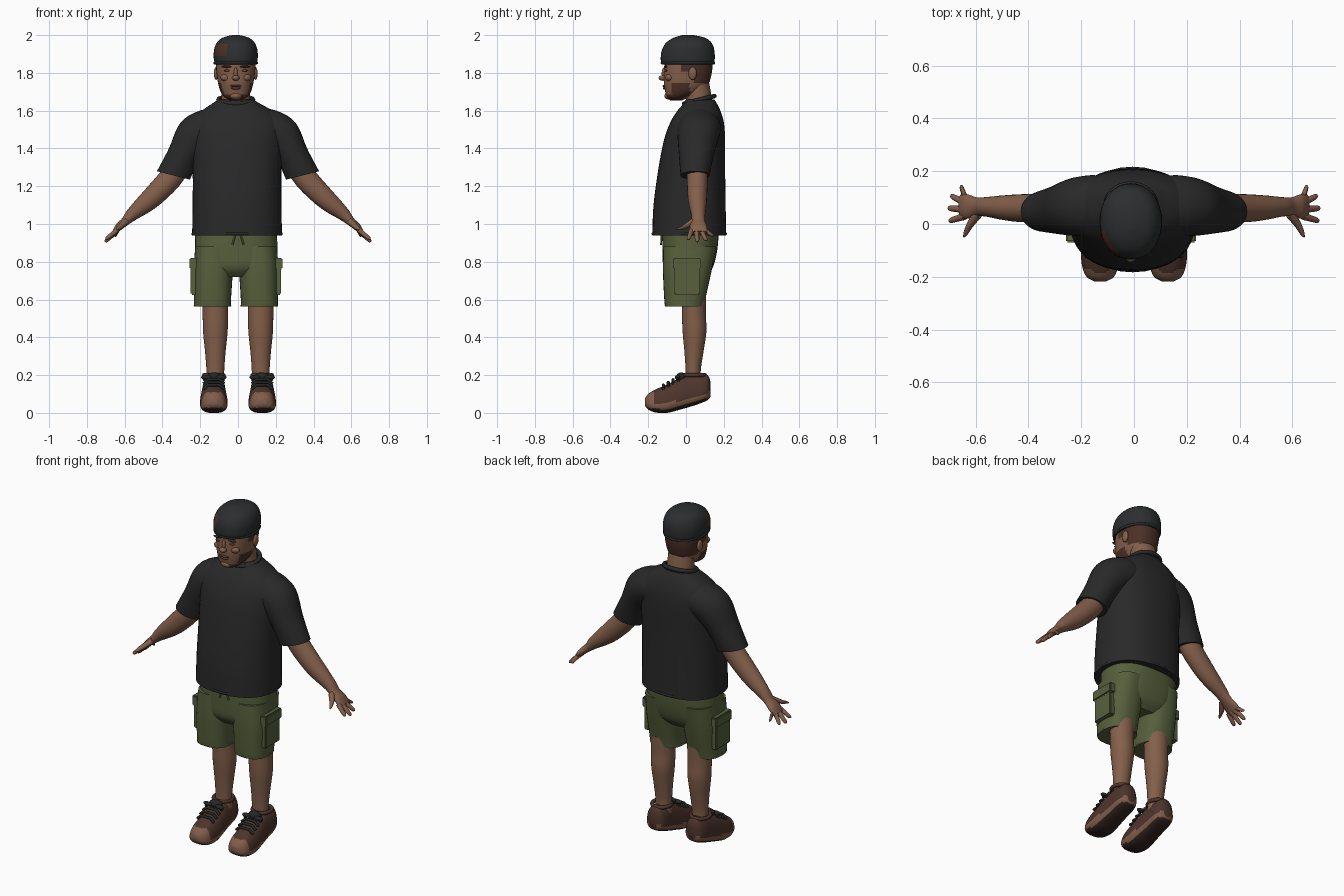
import bpy, bmesh, math
from mathutils import Vector

cube = bpy.data.objects.get("Cube")
if cube:
    bpy.data.objects.remove(cube, do_unlink=True)


def material(name, r, g, b):
    m = bpy.data.materials.new(name)
    m.use_nodes = True
    m.diffuse_color = (r, g, b, 1)
    node = m.node_tree.nodes["Principled BSDF"]
    node.inputs["Base Color"].default_value = (r, g, b, 1)
    node.inputs["Roughness"].default_value = 0.8
    return m


SKIN = material("skin", .23, .115, .07)
DARK_SKIN = material("lips_and_lids", .12, .05, .032)
HAIR = material("hair", .07, .03, .02)
CLOTH = material("black_cotton", .022, .022, .023)
CAP = material("cap_grey", .025, .027, .028)
OLIVE = material("olive_canvas", .095, .115, .045)
LEATHER = material("brown_leather", .075, .035, .025)
TAN = material("tan_rubber", .22, .11, .07)
SOLE = material("dark_sole", .03, .017, .014)
LACE = material("lace_black", .018, .02, .02)


def finish(bm, name, mats, rule=None, angle=40):
    bmesh.ops.recalc_face_normals(bm, faces=bm.faces)
    if rule:
        for f in bm.faces:
            f.material_index = rule(f.calc_center_median(), f.normal)
    mesh = bpy.data.meshes.new(name)
    bm.to_mesh(mesh)
    bm.free()
    ob = bpy.data.objects.new(name, mesh)
    bpy.context.collection.objects.link(ob)
    for m in mats:
        mesh.materials.append(m)
    bpy.ops.object.select_all(action="DESELECT")
    ob.select_set(True)
    bpy.context.view_layer.objects.active = ob
    bpy.ops.object.shade_smooth_by_angle(angle=math.radians(angle))
    return ob


def spline(rows, steps):
    """Pass a smooth curve through the rows."""
    out = []
    for i in range(len(rows) - 1):
        p0, p1, p2 = rows[max(i - 1, 0)], rows[i], rows[i + 1]
        p3 = rows[min(i + 2, len(rows) - 1)]
        for s in range(steps):
            t = s / steps
            out.append([b + .5 * t * (c - a + t * (2*a - 5*b + 4*c - d + t * (3*(b - c) + d - a)))
                        for a, b, c, d in zip(p0, p1, p2, p3)])
    return out + [list(rows[-1])]


def limb_frame(row):
    x, y, z, ra, rb, tilt = row
    return Vector((x, y, z)), Vector((math.cos(tilt), 0, math.sin(tilt))) * ra, Vector((0, rb, 0))


def layer_frame(row):
    x, z, front, back, rx = row
    return Vector((x, (front + back) / 2, z)), Vector((rx, 0, 0)), Vector((0, (back - front) / 2, 0))


def shoe_frame(row):
    x, y, low, high, w = row
    return Vector((x, y, (low + high) / 2)), Vector((w, 0, 0)), Vector((0, 0, (high - low) / 2))


def loft(name, rows, frame, mats, rule=None, p=2.0, seg=32, steps=5, side=1, taper=0):
    bm = bmesh.new()
    rings = []
    for row in spline(rows, steps):
        c, a, b = frame(row)
        ring = []
        for k in range(seg):
            t = math.tau * k / seg
            u, v = (math.copysign(abs(q) ** (2 / p), q) for q in (math.cos(t), math.sin(t)))
            w = c + a * u * (1 - taper * v) + b * v
            ring.append(bm.verts.new((w.x * side, w.y, w.z)))
        rings.append(ring)
    for r, s in zip(rings, rings[1:]):
        for k in range(seg):
            n = (k + 1) % seg
            bm.faces.new((r[k], r[n], s[n], s[k]))
    bm.faces.new(rings[0])
    bm.faces.new(rings[-1])
    return finish(bm, name, mats, rule)


def blob(name, loc, size, mat):
    bm = bmesh.new()
    bmesh.ops.create_uvsphere(bm, u_segments=16, v_segments=10, radius=1)
    for v in bm.verts:
        v.co = Vector(loc) + Vector([a * b for a, b in zip(v.co, size)])
    return finish(bm, name, [mat])


def box(name, loc, size, mat, bevel=.006):
    bm = bmesh.new()
    bmesh.ops.create_cube(bm, size=1)
    for v in bm.verts:
        v.co = Vector(loc) + Vector([a * b for a, b in zip(v.co, size)])
    bmesh.ops.bevel(bm, geom=bm.edges[:], offset=bevel, segments=2, affect="EDGES")
    return finish(bm, name, [mat])


def tube(name, pts, radius, mat, cyclic=False):
    cu = bpy.data.curves.new(name, "CURVE")
    cu.dimensions = "3D"
    cu.bevel_depth, cu.bevel_resolution = radius, 2
    sp = cu.splines.new("POLY")
    sp.points.add(len(pts) - 1)
    for q, co in zip(sp.points, pts):
        q.co = (*co, 1)
    sp.use_cyclic_u = cyclic
    cu.materials.append(mat)
    ob = bpy.data.objects.new(name, cu)
    bpy.context.collection.objects.link(ob)


def oval(c, rx, ry, slope=0, n=32):
    return [(c[0] + rx * math.cos(math.tau * k / n), c[1] + ry * math.sin(math.tau * k / n),
             c[2] + slope * math.sin(math.tau * k / n)) for k in range(n)]


# Head, neck and cap
HX = -.012


def head_colour(c, n):
    if c.y > .035 and c.z > 1.745 or (c.y > -.03 and c.z > 1.81):
        return 1
    return int(c.z < 1.685 and c.y < -.02 or c.z < 1.745 and -.075 < c.y < .02 and abs(n.x) > .4)


loft("head", [(HX, 1.655, -.085, -.02, .03), (HX, 1.672, -.103, .02, .06), (HX, 1.7, -.11, .075, .08),
              (HX, 1.74, -.117, .118, .092), (HX, 1.78, -.117, .132, .099), (HX, 1.83, -.114, .14, .104),
              (HX, 1.9, -.11, .14, .104)], layer_frame, [SKIN, HAIR], head_colour, p=2.3, seg=48, steps=7)
loft("neck", [(HX, 1.56, .0, .14, .09), (HX, 1.66, .0, .137, .077), (HX, 1.77, -.01, .118, .075)],
     layer_frame, [SKIN])
loft("cap", [(HX, 1.845, -.125, .145, .108), (HX, 1.87, -.134, .152, .116), (HX, 1.92, -.128, .15, .115),
             (HX, 1.96, -.105, .135, .1), (HX, 1.986, -.065, .1, .07), (HX, 2, -.02, .04, .02)],
     layer_frame, [CAP, HAIR],
     lambda c, n: int(c.x < -.06 and c.y < -.03 and 1.89 < c.z < 1.95), p=2.15, seg=48)
tube("cap_band", oval((HX, .01, 1.852), .112, .138), .007, CAP, True)
blob("nose", (HX, -.122, 1.773), (.02, .023, .015), SKIN)
blob("nose_bridge", (HX, -.114, 1.797), (.011, .015, .032), SKIN)
blob("upper_lip", (HX, -.115, 1.731), (.03, .009, .006), DARK_SKIN)
blob("lower_lip", (HX, -.113, 1.719), (.026, .01, .007), DARK_SKIN)
blob("chin", (HX, -.095, 1.678), (.032, .02, .018), SKIN)
for s in (-1, 1):
    blob("eye", (HX + s * .045, -.106, 1.812), (.018, .007, .006), DARK_SKIN)
    blob("eyebrow", (HX + s * .047, -.108, 1.833), (.028, .009, .006), HAIR)
    blob("cheek", (HX + s * .052, -.088, 1.775), (.03, .022, .02), SKIN)
    blob("ear", (HX + s * .104, .035, 1.797), (.012, .022, .034), SKIN)

# Shirt
loft("shirt_body", [(-.005, .94, -.178, .212, .238), (-.005, 1.1, -.172, .21, .235), (-.005, 1.3, -.145, .207, .235),
                    (-.005, 1.45, -.115, .207, .24), (-.003, 1.54, -.082, .2, .238), (-.005, 1.6, -.045, .182, .185),
                    (-.01, 1.635, -.015, .165, .13), (HX, 1.66, .0, .15, .092)],
     layer_frame, [CLOTH], p=2.3, seg=48)
tube("shirt_collar", oval((HX, .07, 1.657), .092, .08, .02), .012, CLOTH, True)
tube("shirt_hem", [(v[0], v[1], .948) for v in oval((-.005, .017, 0), .234, .192)], .008, CLOTH, True)

for s, label in ((1, "left"), (-1, "right")):
    # Sleeve, arm and hand
    loft(label + "_sleeve", [(.08, .07, 1.53, .085, .1, 1.3), (.15, .07, 1.51, .103, .115, 1.1),
                             (.225, .065, 1.465, .107, .11, .75), (.285, .055, 1.37, .086, .093, .4),
                             (.342, .048, 1.257, .09, .077, .25)], limb_frame, [CLOTH], side=s)
    loft(label + "_arm", [(.3, .06, 1.33, .06, .055, .6), (.36, .06, 1.24, .062, .055, .6),
                          (.44, .06, 1.155, .057, .052, .75), (.5, .062, 1.1, .049, .046, .75),
                          (.56, .065, 1.05, .035, .037, .75), (.595, .065, 1.015, .024, .036, .75),
                          (.63, .066, .985, .02, .046, .75), (.656, .068, .955, .012, .044, .75)],
         limb_frame, [SKIN], side=s, seg=24)
    digits = {"index": (.03, .7, .012, .918), "middle": (.055, .704, .06, .905),
              "ring": (.08, .694, .107, .912), "little": (.1, .655, .143, .935)}
    for finger, (ky, tx, ty, tz) in digits.items():
        root, tip = Vector((.64, ky, .968)), Vector((tx, ty, tz))
        rows = [(*root.lerp(tip, t), r, r * 1.05, .75) for t, r in ((0, .014), (.5, .012), (.88, .01), (1, .003))]
        loft(label + "_" + finger + "_finger", rows, limb_frame, [SKIN], side=s, seg=12, steps=3)
    loft(label + "_thumb", [(.585, .045, 1.02, .018, .022, .75), (.617, .005, .992, .015, .02, .75),
                            (.636, -.03, .976, .011, .014, .75), (.645, -.047, .97, .003, .005, .75)],
         limb_frame, [SKIN], side=s, seg=12)

    # Shorts leg with cargo pocket
    cx = .113 if s > 0 else -.135
    loft(label + "_shorts_leg", [(cx, .562, -.11, .095, .098), (cx, .6, -.115, .102, .098),
                                 (cx * .97, .75, -.122, .135, .104), (cx * .9, .88, -.12, .16, .105)],
         layer_frame, [OLIVE], p=2.5)
    tube(label + "_shorts_hem", [(v[0], v[1], .568) for v in oval((cx, -.008, 0), .094, .099)], .006, OLIVE, True)
    px = cx + s * .098
    box(label + "_pocket", (px, .005, .705), (.035, .135, .16), OLIVE)
    box(label + "_pocket_flap", (px + s * .003, .005, .79), (.042, .15, .06), OLIVE)

    # Lower leg
    lx = s * .12
    loft(label + "_lower_leg", [(lx, .042, .62, .07, .065, 0), (lx, .042, .52, .067, .063, 0),
                                (lx, .045, .43, .065, .063, 0), (lx, .042, .32, .054, .05, 0),
                                (lx, .038, .22, .047, .04, 0), (lx, .04, .13, .048, .045, 0)],
         limb_frame, [SKIN])

    # Shoe
    fx = s * .128

    def shoe_colour(c, n):
        base = .01 + max(0, c.y + .1) * .27
        if n.z < -.6:
            return 2
        if c.z < base + .04 or (c.y < -.165 and c.z < .11):
            return 1
        return 0

    loft(label + "_shoe", [(fx, -.218, .04, .075, .02), (fx, -.2, .018, .1, .05), (fx, -.16, .002, .125, .066),
                           (fx, -.1, .0, .15, .071), (fx, -.04, .015, .182, .067), (fx, .02, .032, .203, .062),
                           (fx, .08, .052, .205, .06), (fx, .115, .068, .2, .048), (fx, .13, .085, .165, .025)],
         shoe_frame, [LEATHER, TAN, SOLE], shoe_colour, p=2.6, taper=.18)
    tube(label + "_shoe_collar", oval((fx, .045, .2), .052, .055), .011, LEATHER, True)
    blob(label + "_shoe_tongue", (fx, -.025, .19), (.04, .028, .024), LACE)
    for i in range(4):
        y, z = -.12 + i * .026, .148 + i * .0145
        tube(label + "_lace", [(fx - .055, y, z - .022), (fx - .03, y, z), (fx + .03, y, z),
                               (fx + .055, y, z - .022)], .008, LACE)
    for d in (-1, 1):
        blob(label + "_lace_bow", (fx + d * .038, -.045, .188), (.03, .014, .012), LACE)

# Shorts hips and drawstring
loft("shorts_hips", [(-.01, .72, -.08, .1, .14), (-.01, .77, -.118, .142, .205), (-.01, .86, -.125, .165, .218),
                     (-.01, .97, -.125, .175, .215)], layer_frame, [OLIVE], p=2.5)
for d in (-1, 1):
    tube("drawstring", [(d * .012, -.128, .95), (d * .03, -.132, .89)], .005, OLIVE)
